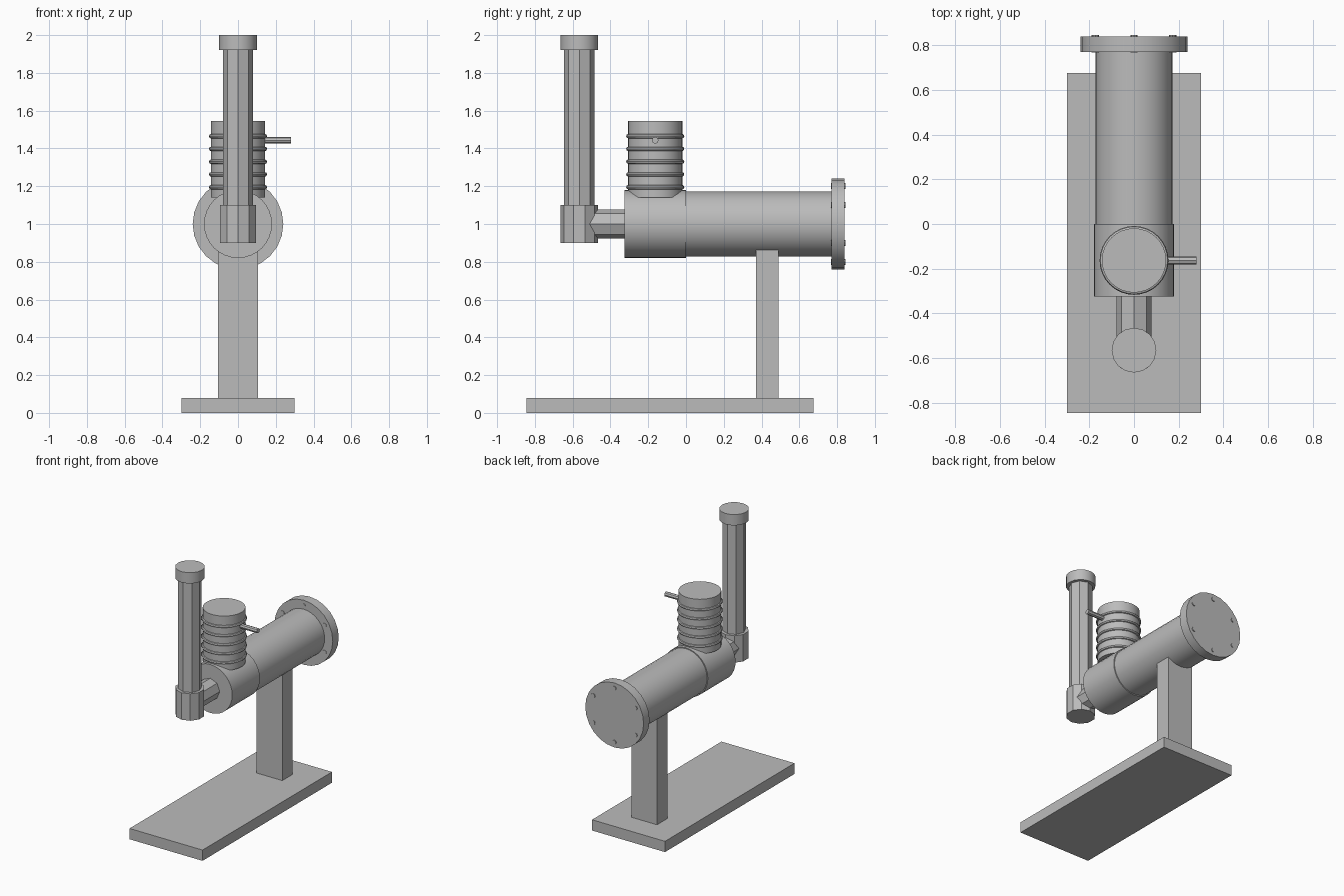
import bpy
import math
from mathutils import Matrix, Vector

if "Cube" in bpy.data.objects:
    bpy.data.objects.remove(bpy.data.objects["Cube"], do_unlink=True)

GREY = (0.5, 0.5, 0.5, 1.0)
metal = bpy.data.materials.new("plain_grey")
metal.use_nodes = True
metal.diffuse_color = GREY
metal.node_tree.nodes["Principled BSDF"].inputs["Base Color"].default_value = GREY


def finish(name):
    """Name the active object, give it the material and smooth its shallow edges."""
    ob = bpy.context.object
    ob.name = name
    ob.data.materials.append(metal)
    bpy.ops.object.shade_smooth_by_angle(angle=math.radians(30))
    return ob


def box(name, low, high):
    low, high = Vector(low), Vector(high)
    bpy.ops.mesh.primitive_cube_add(size=1)
    bpy.context.object.data.transform(
        Matrix.Translation((low + high) / 2) @ Matrix.Diagonal((high - low).to_4d()))
    return finish(name)


def rod(name, start, end, radius, sides):
    """Cylinder running from start to end."""
    start, end = Vector(start), Vector(end)
    axis = end - start
    bpy.ops.mesh.primitive_cylinder_add(vertices=sides, radius=radius, depth=axis.length)
    turn = Vector((0, 0, 1)).rotation_difference(axis).to_matrix().to_4x4()
    bpy.context.object.data.transform(Matrix.Translation((start + end) / 2) @ turn)
    return finish(name)


# Stand
box("base_plate", (-0.3, -0.845, 0), (0.3, 0.675, 0.08))
box("support_post", (-0.105, 0.37, 0.08), (0.105, 0.49, 0.9))

# Horizontal barrel and end flange
AXIS_Z = 1.0
rod("front_barrel", (0, -0.325, AXIS_Z), (0, 0, AXIS_Z), 0.18, 32)
rod("rear_tube", (0, -0.01, AXIS_Z), (0, 0.8, AXIS_Z), 0.173, 32)
rod("end_flange", (0, 0.77, AXIS_Z), (0, 0.84, AXIS_Z), 0.24, 24)
for i in range(6):
    a = math.radians(30 + 60 * i)
    x, z = 0.2 * math.cos(a), AXIS_Z + 0.2 * math.sin(a)
    rod(f"flange_bolt_{i + 1}", (x, 0.767, z), (x, 0.845, z), 0.016, 8)

# Ribbed upright cylinder with side pin
JACKET_Y = -0.163
rod("ribbed_cylinder", (0, JACKET_Y, 1.14), (0, JACKET_Y, 1.545), 0.144, 32)
for i in range(5):
    bpy.ops.mesh.primitive_torus_add(
        location=(0, JACKET_Y, 1.195 + 0.0675 * i), major_radius=0.142,
        minor_radius=0.012, major_segments=32, minor_segments=8)
    finish(f"cooling_ring_{i + 1}")
rod("side_pin", (0.1, JACKET_Y, 1.443), (0.28, JACKET_Y, 1.443), 0.018, 8)

# Connecting pipe, elbow and tall column
COLUMN_Y = -0.565
rod("connecting_pipe", (0, COLUMN_Y, AXIS_Z), (0, -0.3, AXIS_Z), 0.078, 8)
rod("elbow_block", (0, COLUMN_Y, 0.9), (0, COLUMN_Y, 1.1), 0.1, 10)
rod("column", (0, COLUMN_Y, 1.1), (0, COLUMN_Y, 1.93), 0.08, 8)
rod("column_cap", (0, COLUMN_Y, 1.92), (0, COLUMN_Y, 2.0), 0.1, 16)
